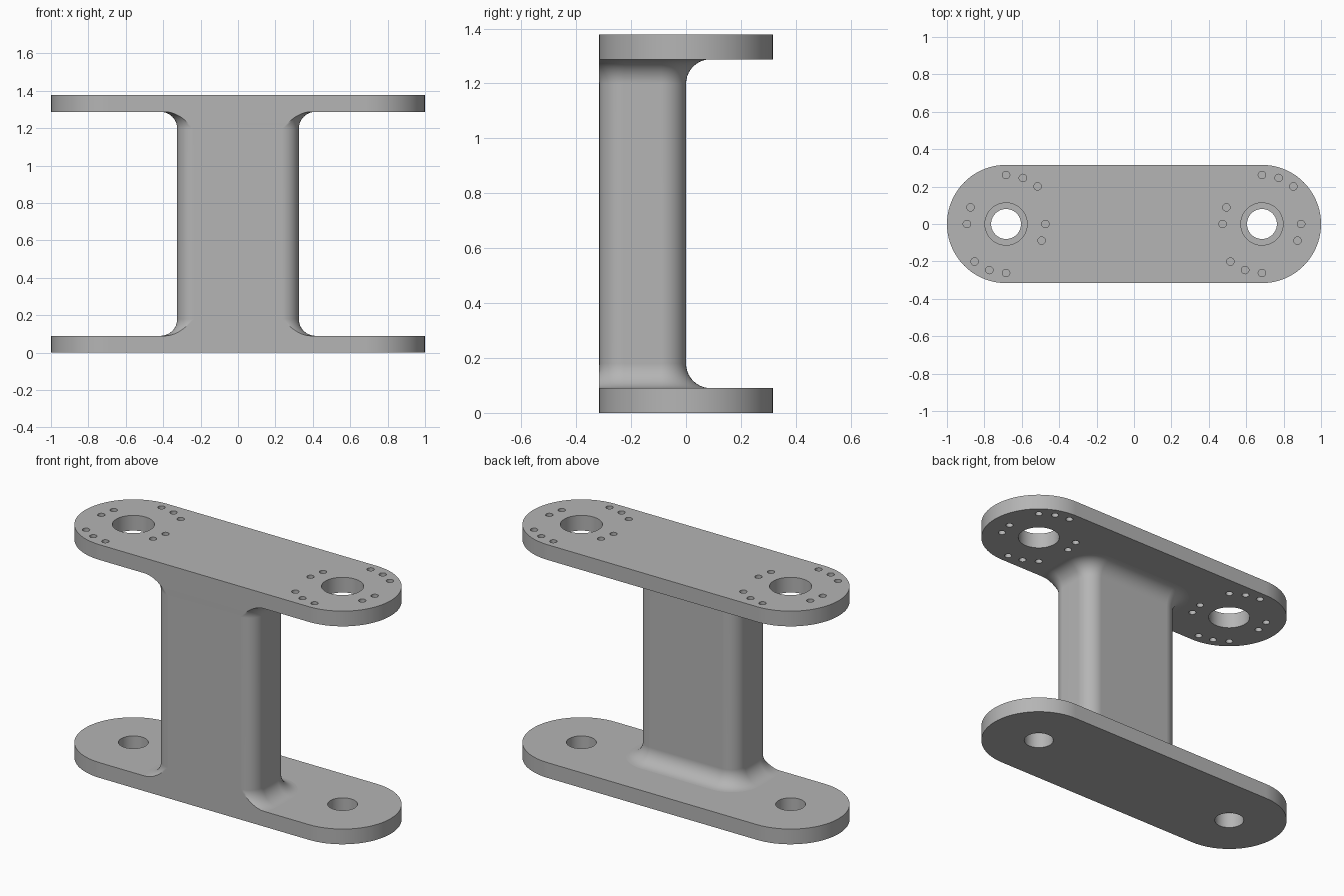
import bpy, bmesh
from math import sin, cos, asin, pi, radians

cube = bpy.data.objects.get("Cube")
if cube:
    bpy.data.objects.remove(cube)

END_R, END_X = 0.316, 0.684      # rounded plate ends
THICK, HEIGHT = 0.09, 1.378
COL_X, COL_R, FILLET = 0.325, 0.09, 0.09

metal = bpy.data.materials.new("grey metal")
metal.use_nodes = True
grey = (0.46, 0.46, 0.46, 1)
metal.diffuse_color = grey
metal.node_tree.nodes["Principled BSDF"].inputs["Base Color"].default_value = grey


def arc(cx, cy, r, a0, a1, n):
    return [(cx + r * cos(a0 + (a1 - a0) * i / n),
             cy + r * sin(a0 + (a1 - a0) * i / n)) for i in range(n + 1)]


def circle(cx, cy, r, n):
    return arc(cx, cy, r, 0, 2 * pi, n)[:-1]


def finish(obj):
    """Weld, fix normals, smooth by angle and colour."""
    bm = bmesh.new()
    bm.from_mesh(obj.data)
    bmesh.ops.remove_doubles(bm, verts=bm.verts, dist=1e-5)
    bmesh.ops.recalc_face_normals(bm, faces=bm.faces)
    bm.to_mesh(obj.data)
    bm.free()
    obj.data.materials.clear()
    obj.data.materials.append(metal)
    bpy.ops.object.select_all(action='DESELECT')
    obj.select_set(True)
    bpy.context.view_layer.objects.active = obj
    bpy.ops.object.shade_smooth_by_angle(angle=radians(30))
    mod = obj.modifiers.new("flat face normals", 'WEIGHTED_NORMAL')
    mod.keep_sharp = True


def plate(name, z, holes):
    """Stadium plate with round holes, centred at height z."""
    outline = (arc(END_X, 0, END_R, -pi / 2, pi / 2, 40)
               + arc(-END_X, 0, END_R, pi / 2, 3 * pi / 2, 40))
    curve = bpy.data.curves.new(name, 'CURVE')
    curve.dimensions = '2D'
    curve.fill_mode = 'BOTH'
    curve.extrude = THICK / 2
    for loop in [outline] + holes:
        spline = curve.splines.new('POLY')
        spline.points.add(len(loop) - 1)
        for p, (x, y) in zip(spline.points, loop):
            p.co = (x, y, 0, 1)
        spline.use_cyclic_u = True
    obj = bpy.data.objects.new(name, curve)
    obj.location.z = z
    bpy.context.collection.objects.link(obj)
    bpy.ops.object.select_all(action='DESELECT')
    obj.select_set(True)
    bpy.context.view_layer.objects.active = obj
    bpy.ops.object.convert(target='MESH')
    finish(bpy.context.view_layer.objects.active)


# Bottom plate: one plain bore at each end
ends = (-END_X, END_X)
plate("bottom_plate", THICK / 2, [circle(x, 0, 0.08, 48) for x in ends])

# Top plate: wider bores with bolt holes on two circles around them
top_holes = [circle(x, 0, 0.113, 48) for x in ends]
for radius, angles in ((0.262, (50, 70, 90, 230, 250, 270)),
                       (0.21, (0, 155, 180, 335))):
    for a in map(radians, angles):
        top_holes += [circle(x + radius * cos(a), radius * sin(a), 0.02, 20)
                      for x in ends]
plate("top_plate", HEIGHT - THICK / 2, top_holes)


# Column: rounded section flared into both plates, cut flush at the front
def section(flare):
    r = COL_R + flare
    cx = COL_X - COL_R
    half = (arc(cx, COL_R - END_R, r, -asin(COL_R / r), 0, 10)
            + arc(cx, -COL_R, r, 0, pi / 2, 10))
    return half + [(-x, y) for x, y in reversed(half)]


steps = 10
levels = []
for i in range(steps + 1):
    a = i / steps * pi / 2
    levels.append((FILLET * (1 - sin(a)), THICK + FILLET * (1 - cos(a))))
levels += [(o, HEIGHT - z) for o, z in reversed(levels)]

bm = bmesh.new()
rings = [[bm.verts.new((x, y, z)) for x, y in section(o)] for o, z in levels]
for low, high in zip(rings, rings[1:]):
    for i in range(len(low)):
        j = (i + 1) % len(low)
        bm.faces.new((low[i], low[j], high[j], high[i]))
bm.faces.new(rings[0][::-1])
bm.faces.new(rings[-1])
mesh = bpy.data.meshes.new("column")
bm.to_mesh(mesh)
bm.free()
column = bpy.data.objects.new("column", mesh)
bpy.context.collection.objects.link(column)
finish(column)
